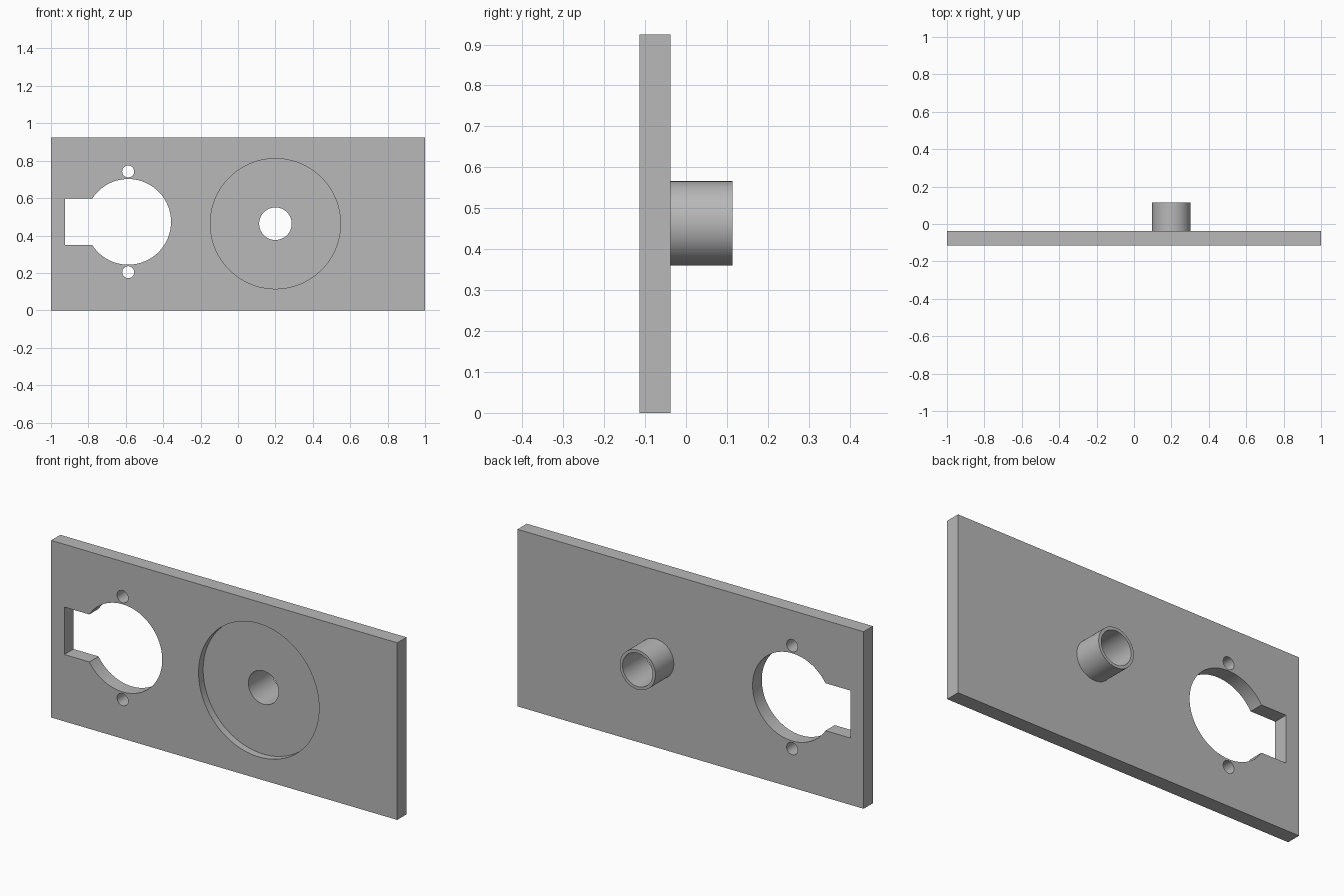
import bpy
import math

old = bpy.data.objects.get("Cube")
if old:
    bpy.data.objects.remove(old, do_unlink=True)

FRONT, BACK, BOSS_END = -0.114, -0.038, 0.114
HEIGHT = 0.925
DIAL_X, DIAL_Z = 0.2, 0.463
KEY_X, KEY_Z = -0.587, 0.473

grey = bpy.data.materials.new("plain grey")
grey.use_nodes = True
colour = (0.48, 0.48, 0.48, 1)
grey.diffuse_color = colour
grey.node_tree.nodes["Principled BSDF"].inputs["Base Color"].default_value = colour


def box(name, x0, x1, y0, y1, z0, z1):
    bpy.ops.mesh.primitive_cube_add(
        size=1, location=((x0 + x1) / 2, (y0 + y1) / 2, (z0 + z1) / 2))
    ob = bpy.context.object
    ob.name = name
    ob.scale = (x1 - x0, y1 - y0, z1 - z0)
    bpy.ops.object.transform_apply(location=False, rotation=False, scale=True)
    ob.data.materials.append(grey)
    return ob


def rod(name, x, z, radius, y0, y1, sides=96):
    bpy.ops.mesh.primitive_cylinder_add(
        vertices=sides, radius=radius, depth=y1 - y0,
        location=(x, (y0 + y1) / 2, z), rotation=(math.pi / 2, 0, 0))
    ob = bpy.context.object
    ob.name = name
    ob.data.materials.append(grey)
    return ob


def combine(target, tool, operation):
    mod = target.modifiers.new(tool.name, "BOOLEAN")
    mod.operation = operation
    mod.solver = "EXACT"
    mod.object = tool
    bpy.context.view_layer.objects.active = target
    bpy.ops.object.modifier_apply(modifier=mod.name)
    bpy.data.objects.remove(tool, do_unlink=True)


# Plate with the rear boss
plate = box("mounting_plate", -1, 1, FRONT, BACK, 0, HEIGHT)
combine(plate, rod("boss", DIAL_X, DIAL_Z, 0.103, -0.06, BOSS_END), "UNION")

# Shallow round recess and the bore through the boss
cutters = [
    rod("recess", DIAL_X, DIAL_Z, 0.348, FRONT - 0.1, -0.076, 128),
    rod("bore", DIAL_X, DIAL_Z, 0.087, -0.3, 0.3),
    # Round opening with a side slot
    rod("round_opening", KEY_X, KEY_Z, 0.229, -0.3, 0.3),
    box("side_slot", -0.924, KEY_X, -0.3, 0.3, KEY_Z - 0.124, KEY_Z + 0.124),
]
# Screw holes above and below the opening
for side in (-1, 1):
    cutters.append(rod("screw_hole", KEY_X, KEY_Z + side * 0.269, 0.032, -0.3, 0.3, 48))
for cutter in cutters:
    combine(plate, cutter, "DIFFERENCE")

bpy.ops.object.select_all(action="DESELECT")
plate.select_set(True)
bpy.context.view_layer.objects.active = plate
bpy.ops.object.shade_smooth_by_angle(angle=math.radians(30))
